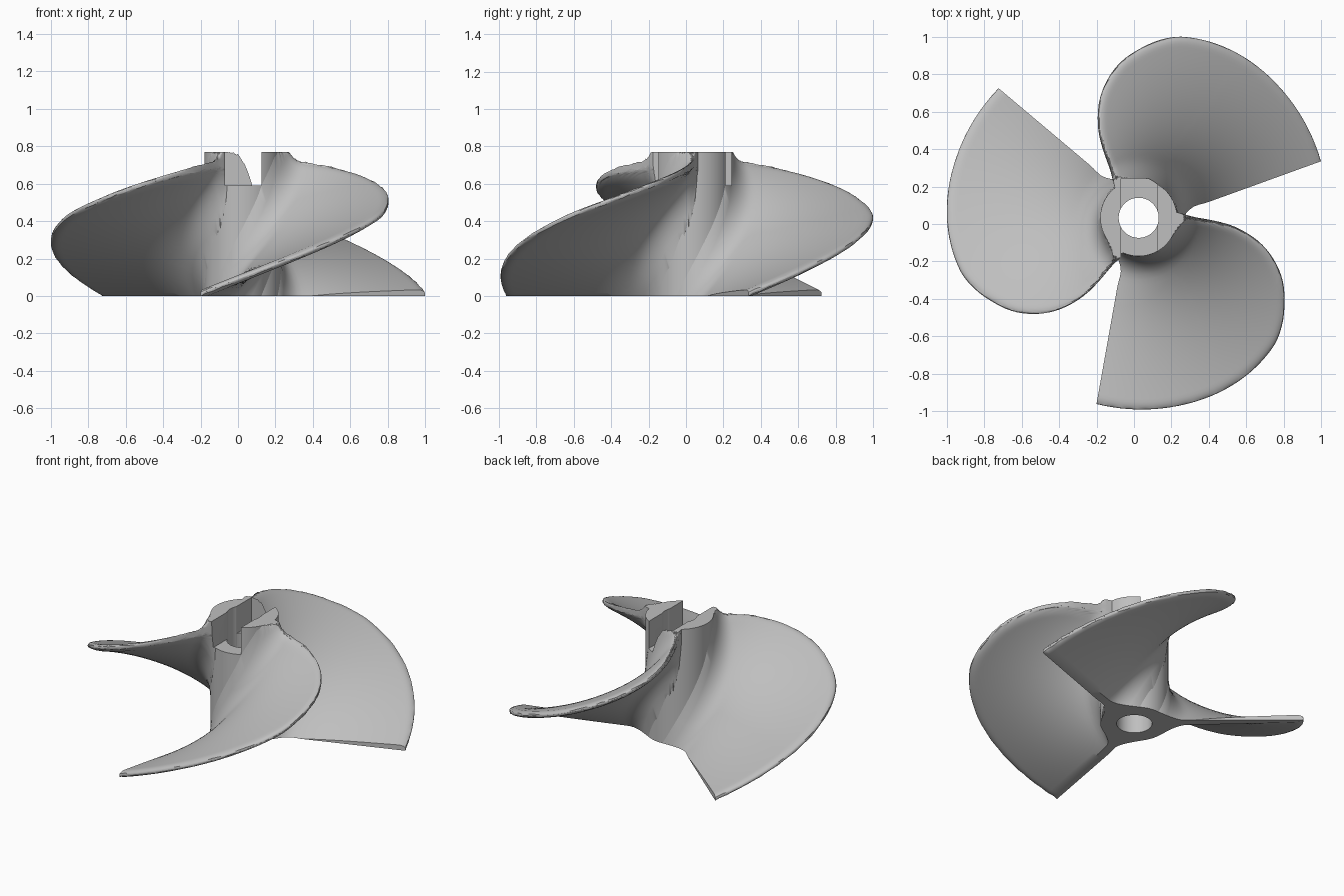
import bpy, bmesh, math
from mathutils import Vector

if "Cube" in bpy.data.objects:
    bpy.data.objects.remove(bpy.data.objects["Cube"])

CX, CY = 0.025, 0.033          # shaft axis
HUB_R, BORE_R, HUB_H = 0.205, 0.107, 0.77
ROOT, FILLET, DMAX = 0.18, 0.12, 114.0
RISE = 0.0068                  # climb per degree of turn

metal = bpy.data.materials.new("grey_metal")
metal.diffuse_color = (0.52, 0.52, 0.52, 1)
metal.use_nodes = True
metal.node_tree.nodes["Principled BSDF"].inputs["Base Color"].default_value = metal.diffuse_color

# Blade outline: turn in degrees from the trailing edge, radius
OUTLINE = [(0, 1.02), (20, 1.026), (42, 1.025), (59, .995), (66, .955), (72, .905),
           (79, .84), (85, .763), (91, .665), (95.6, .563), (98.3, .49), (100.3, .416),
           (103.3, .304), (108, .237), (114, .18)]


def outline_radius(d):
    P = OUTLINE
    def slope(i):
        a, b = P[max(i - 1, 0)], P[min(i + 1, len(P) - 1)]
        return (b[1] - a[1]) / (b[0] - a[0])
    i = 0
    while i < len(P) - 2 and d > P[i + 1][0]:
        i += 1
    w = P[i + 1][0] - P[i][0]
    t = (d - P[i][0]) / w
    return ((2*t**3 - 3*t*t + 1) * P[i][1] + (t**3 - 2*t*t + t) * w * slope(i)
            + (3*t*t - 2*t**3) * P[i + 1][1] + (t**3 - t*t) * w * slope(i + 1))


def polar(r, d):
    a = math.radians(d + 17.2)
    return Vector((r * math.cos(a), r * math.sin(a)))


RIM = [polar(outline_radius(d), d) for d in [i * DMAX / 160 for i in range(161)]]
RIM = [polar(1.02, -8), polar(1.02, -4)] + RIM


def half_thickness(r):
    # slab thickness plus the round fillet against the hub, measured vertically
    x = min(max((r - HUB_R) / FILLET, 0), 1)
    f = FILLET * (1 - math.sqrt(max(0, 1 - (1 - x) ** 2)))
    return (0.021 + f) * math.sqrt(1 + (0.39 / r) ** 2)


def mean_offset(r):
    return 0.012 * max(0, r - 0.3) / 0.7


def rounding(p):
    e = min((p - q).length for q in RIM)
    x = min(e / 0.045, 1)
    return math.sqrt(max(0, 1 - (1 - x) ** 2))


def blade_mesh():
    bm = bmesh.new()
    NU, NV = 36, 72
    grids = {1: [], -1: []}
    foot = []
    for side in (1, -1):
        for j in range(NV + 1):
            dn = DMAX * math.sin(math.pi / 2 * j / NV) if j else 0.0
            R = outline_radius(dn)
            row = []
            for i in range(NU + 1):
                u = 0.5 - 0.5 * math.cos(math.pi * i / NU)
                r = ROOT + (R - ROOT) * u
                h, off = half_thickness(r), mean_offset(r)
                line = 2.7 - math.degrees(math.asin(0.0475 / r))
                # trailing cut: straight line outside, ground plane near the hub
                if side > 0:
                    start = -(h + off) / RISE
                    start = max(start, line) if r > 0.36 else start
                else:
                    start = max((h - off) / RISE, line)
                d = dn + (1 - dn / DMAX) ** 2 * start
                rim = 1.0 if i < NU else 0.0
                k = rounding(polar(r, d)) * rim
                if j == 0 and i < NU:
                    k = max(k, 0.35)
                z = RISE * d + off + side * h * k
                p = polar(r, d)
                row.append(bm.verts.new((p.x, p.y, min(max(z, 0), HUB_H))))
                if side > 0 and j == 0:
                    foot.append(bm.verts.new((p.x, p.y, 0)))
            grids[side].append(row)
    T, B = grids[1], grids[-1]
    for j in range(NV):
        for i in range(NU):
            bm.faces.new((T[j][i], T[j][i+1], T[j+1][i+1], T[j+1][i]))
            bm.faces.new((B[j][i], B[j+1][i], B[j+1][i+1], B[j][i+1]))
        # root wall inside the hub, and the outer rim seam
        bm.faces.new((T[j][0], T[j+1][0], B[j+1][0], B[j][0]))
        bm.faces.new((T[j][NU], B[j][NU], B[j+1][NU], T[j+1][NU]))
    for i in range(NU):
        # trailing end wall and flat foot
        bm.faces.new((T[0][i], foot[i], foot[i+1], T[0][i+1]))
        bm.faces.new((foot[i], B[0][i], B[0][i+1], foot[i+1]))
    bm.faces.new((T[0][0], B[0][0], foot[0]))
    bm.faces.new((T[0][NU], foot[NU], B[0][NU]))
    bmesh.ops.remove_doubles(bm, verts=bm.verts, dist=0.0004)
    bmesh.ops.dissolve_degenerate(bm, edges=bm.edges, dist=0.0002)
    bmesh.ops.triangulate(bm, faces=bm.faces)
    bmesh.ops.recalc_face_normals(bm, faces=bm.faces)
    me = bpy.data.meshes.new("blade")
    bm.to_mesh(me)
    bm.free()
    return me


def add_object(name, me, turn=0):
    ob = bpy.data.objects.new(name, me)
    bpy.context.collection.objects.link(ob)
    ob.location = (CX, CY, 0)
    ob.rotation_euler.z = math.radians(turn)
    if not me.materials:
        me.materials.append(metal)
    return ob


def hub_mesh(n=96):
    bm = bmesh.new()
    prof = [(BORE_R, 0), (HUB_R, 0), (HUB_R, HUB_H), (BORE_R, HUB_H)]
    rings = [[bm.verts.new((r * math.cos(2*math.pi*k/n), r * math.sin(2*math.pi*k/n), z))
              for r, z in prof] for k in range(n)]
    for k in range(n):
        a, b = rings[k], rings[(k + 1) % n]
        for i in range(4):
            bm.faces.new((a[i], b[i], b[(i+1) % 4], a[(i+1) % 4]))
    bmesh.ops.recalc_face_normals(bm, faces=bm.faces)
    me = bpy.data.meshes.new("hub")
    bm.to_mesh(me)
    bm.free()
    return me


# Drive slot cutter across the top of the hub
bpy.ops.mesh.primitive_cube_add(size=1, location=(0.0275, CY, 0.79))
cutter = bpy.context.object
cutter.name = "slot_cutter"
cutter.scale = (0.195, 0.42, 0.40)
cutter.hide_render = True

parts = [add_object("hub", hub_mesh())]
base = blade_mesh()
for n in range(3):
    parts.append(add_object("blade_%d" % (n + 1), base.copy(), 120 * n))

for ob in parts:
    bpy.ops.object.select_all(action='DESELECT')
    ob.select_set(True)
    bpy.context.view_layer.objects.active = ob
    m = ob.modifiers.new("slot", 'BOOLEAN')
    m.operation, m.solver, m.object = 'DIFFERENCE', 'EXACT', cutter
    bpy.ops.object.modifier_apply(modifier=m.name)
    bpy.ops.object.shade_smooth_by_angle(angle=math.radians(40))
bpy.data.objects.remove(cutter)
